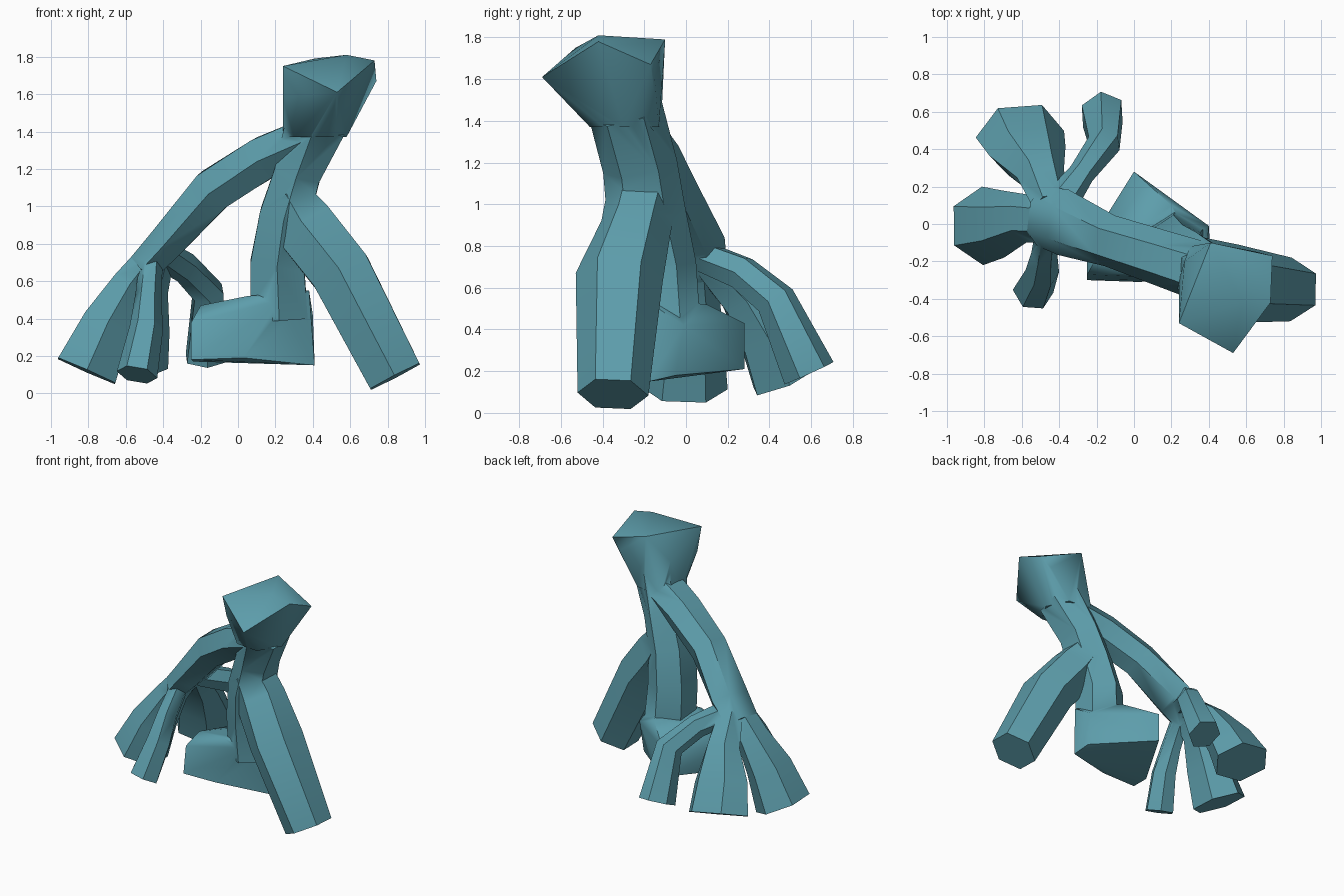
import bpy, bmesh, math
from mathutils import Vector

teal = bpy.data.materials.new("teal")
teal.diffuse_color = (0.11, 0.34, 0.41, 1)


def finish(bm, name):
    bmesh.ops.recalc_face_normals(bm, faces=bm.faces)
    me = bpy.data.meshes.new(name)
    bm.to_mesh(me)
    bm.free()
    me.materials.append(teal)
    ob = bpy.data.objects.new(name, me)
    bpy.context.collection.objects.link(ob)
    return ob


def hull(name, pts):
    bm = bmesh.new()
    for p in pts:
        bm.verts.new(p)
    r = bmesh.ops.convex_hull(bm, input=bm.verts)
    loose = {v for v in r["geom_interior"] + r["geom_unused"] if isinstance(v, bmesh.types.BMVert)}
    if loose:
        bmesh.ops.delete(bm, geom=list(loose), context='VERTS')
    return finish(bm, name)


def limb(name, side, rings, sides=6):
    """Faceted tube; each ring is (x, y, z, half width along side, half width across)."""
    bm = bmesh.new()
    c = [Vector(r[:3]) for r in rings]
    loops = []
    for i, r in enumerate(rings):
        t = (c[min(i + 1, len(c) - 1)] - c[max(i - 1, 0)]).normalized()
        u = Vector(side)
        u = (u - t * u.dot(t)).normalized()
        v = t.cross(u)
        loops.append([bm.verts.new(c[i] + u * r[3] * math.cos(a) + v * r[4] * 1.1 * math.sin(a))
                      for a in (2 * math.pi * k / sides for k in range(sides))])
    for a, b in zip(loops, loops[1:]):
        for k in range(sides):
            n = (k + 1) % sides
            bm.faces.new((a[k], a[n], b[n], b[k]))
    bm.faces.new(loops[0])
    bm.faces.new(loops[-1])
    return finish(bm, name)


X, Y = (1, 0, 0), (0, 1, 0)

# Flared angular top
head = hull("top_knob", [
    (0.58, -0.42, 1.81), (0.73, -0.42, 1.78), (0.41, -0.10, 1.79), (0.24, -0.53, 1.75),
    (0.53, -0.69, 1.61), (0.74, -0.17, 1.67), (0.24, -0.48, 1.58), (0.27, -0.2, 1.6),
    (0.66, -0.15, 1.6), (0.58, -0.3, 1.37), (0.50, -0.13, 1.37), (0.30, -0.12, 1.37),
    (0.24, -0.3, 1.37), (0.30, -0.44, 1.37), (0.48, -0.46, 1.37)])

# Main trunk running down into the standing leg
trunk = limb("trunk", Y, [
    (0.42, -0.29, 1.45, 0.18, 0.17), (0.32, -0.22, 1.18, 0.18, 0.13),
    (0.25, -0.19, 0.95, 0.19, 0.14), (0.21, -0.14, 0.70, 0.19, 0.15),
    (0.22, -0.12, 0.40, 0.19, 0.16)])

# Blocky foot turned sideways
foot = hull("block_foot", [
    (-0.25, -0.30, 0.18), (-0.25, -0.27, 0.38), (-0.2, -0.18, 0.47), (-0.25, -0.12, 0.36),
    (-0.24, -0.15, 0.17), (0.0, 0.28, 0.43), (0.0, 0.28, 0.21), (0.03, -0.31, 0.19),
    (0.05, -0.26, 0.52), (0.2, 0.1, 0.52), (0.4, -0.01, 0.42), (0.39, -0.05, 0.18),
    (0.41, -0.18, 0.15), (0.38, -0.21, 0.55), (0.22, -0.29, 0.5)])

# Thick leg striding out to the right
leg = limb("right_leg", Y, [
    (0.27, -0.21, 1.04, 0.17, 0.13), (0.36, -0.24, 0.89, 0.17, 0.17),
    (0.55, -0.32, 0.65, 0.21, 0.17), (0.84, -0.35, 0.09, 0.17, 0.155)])

# Long arm sloping down to the knuckle
arm = limb("arm", Y, [
    (0.38, -0.26, 1.36, 0.16, 0.12), (0.14, -0.18, 1.26, 0.15, 0.12),
    (-0.13, -0.09, 1.09, 0.14, 0.12), (-0.38, 0.01, 0.81, 0.18, 0.10),
    (-0.50, 0.04, 0.68, 0.16, 0.09)])

# Four splayed fingers
fingers = [
    limb("outer_finger", Y, [
        (-0.44, 0.02, 0.76, 0.12, 0.08), (-0.58, 0.03, 0.58, 0.13, 0.10),
        (-0.70, 0.0, 0.37, 0.18, 0.14), (-0.81, -0.01, 0.12, 0.21, 0.175)]),
    limb("front_finger", X, [
        (-0.46, 0.0, 0.75, 0.06, 0.07), (-0.48, -0.16, 0.52, 0.07, 0.08),
        (-0.49, -0.25, 0.35, 0.09, 0.09), (-0.54, -0.36, 0.10, 0.11, 0.10)]),
    limb("wide_finger", X, [
        (-0.44, 0.10, 0.73, 0.10, 0.08), (-0.50, 0.27, 0.56, 0.13, 0.11),
        (-0.57, 0.39, 0.37, 0.21, 0.14), (-0.61, 0.48, 0.17, 0.24, 0.17)]),
    limb("back_finger", (1, -0.5, 0), [
        (-0.42, 0.08, 0.75, 0.10, 0.07), (-0.28, 0.27, 0.67, 0.07, 0.08),
        (-0.16, 0.43, 0.54, 0.09, 0.09), (-0.17, 0.59, 0.19, 0.12, 0.12)]),
]

# Fuse everything into one skin
bpy.context.view_layer.objects.active = head
for part in [trunk, foot, leg, arm] + fingers:
    m = head.modifiers.new("fuse", 'BOOLEAN')
    m.operation = 'UNION'
    m.solver = 'EXACT'
    m.object = part
    bpy.ops.object.modifier_apply(modifier=m.name)
    bpy.data.objects.remove(part)
head.name = "branching_body"
bpy.ops.object.select_all(action='DESELECT')
head.select_set(True)
bpy.ops.object.shade_smooth_by_angle(angle=math.radians(50))
